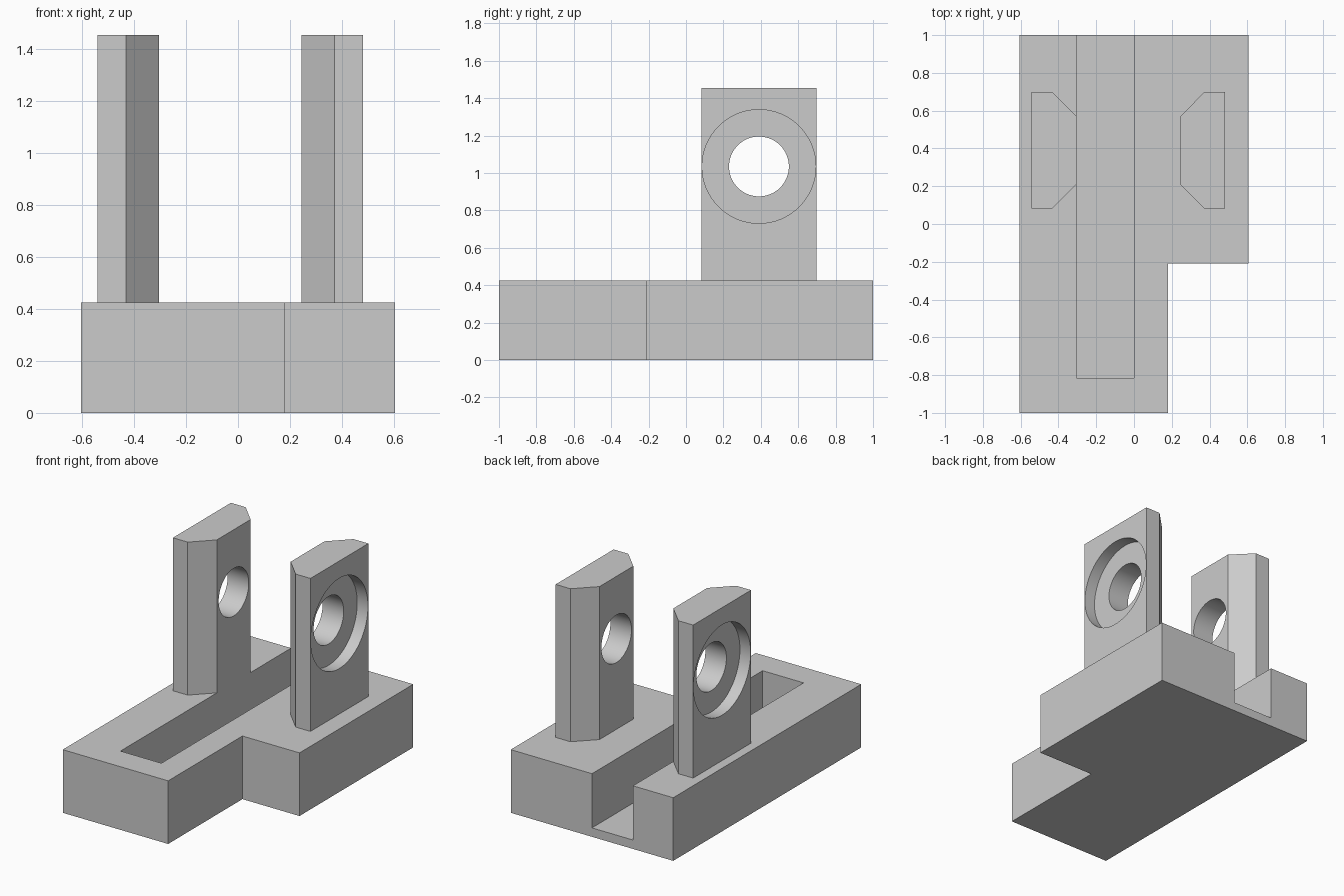
import bpy
import bmesh
import math
from mathutils import Matrix, Vector

if "Cube" in bpy.data.objects:
    bpy.data.objects.remove(bpy.data.objects["Cube"], do_unlink=True)

grey = bpy.data.materials.new("plain grey")
grey.use_nodes = True
grey.diffuse_color = (0.6, 0.6, 0.6, 1)
grey.node_tree.nodes["Principled BSDF"].inputs["Base Color"].default_value = (0.6, 0.6, 0.6, 1)

BASE_TOP, POST_TOP = 0.425, 1.455
HOLE_Y, HOLE_Z = 0.39, 1.035


def finish(name, bm):
    bmesh.ops.recalc_face_normals(bm, faces=bm.faces)
    mesh = bpy.data.meshes.new(name)
    bm.to_mesh(mesh)
    bm.free()
    mesh.materials.append(grey)
    ob = bpy.data.objects.new(name, mesh)
    bpy.context.collection.objects.link(ob)
    return ob


def prism(name, outline, z0, z1):
    """Extrude an xy outline upward from z0 to z1."""
    bm = bmesh.new()
    face = bm.faces.new([bm.verts.new((x, y, z0)) for x, y in outline])
    ext = bmesh.ops.extrude_face_region(bm, geom=[face])
    top = [v for v in ext["geom"] if isinstance(v, bmesh.types.BMVert)]
    bmesh.ops.translate(bm, verts=top, vec=Vector((0, 0, z1 - z0)))
    return finish(name, bm)


def x_cylinder(name, radius, x0, x1):
    """Cylinder along x through the bore axis."""
    bm = bmesh.new()
    place = (Matrix.Translation(((x0 + x1) / 2, HOLE_Y, HOLE_Z))
             @ Matrix.Rotation(math.pi / 2, 4, "Y"))
    bmesh.ops.create_cone(bm, cap_ends=True, segments=64, radius1=radius,
                          radius2=radius, depth=abs(x1 - x0), matrix=place)
    return finish(name, bm)


def cut(ob, cutter):
    """Subtract the cutter, then discard it."""
    mod = ob.modifiers.new("cut", "BOOLEAN")
    mod.operation = "DIFFERENCE"
    mod.solver = "EXACT"
    mod.object = cutter
    bpy.context.view_layer.objects.active = ob
    bpy.ops.object.modifier_apply(modifier=mod.name)
    bpy.data.objects.remove(cutter, do_unlink=True)


# Base block with a stepped front corner and a channel open at the back
base = prism("base", [(-0.605, -1), (0.18, -1), (0.18, -0.21), (0.605, -0.21),
                      (0.605, 1), (-0.605, 1)], 0, BASE_TOP)
cut(base, prism("channel_cutter", [(-0.305, -0.815), (0, -0.815), (0, 1.2),
                                   (-0.305, 1.2)], 0.06, 0.7))

# Two upright posts, chamfered inside, bored through and recessed outside
for name, side, inner in (("left_post", 1, 0.245), ("right_post", -1, 0.305)):
    outer = inner + 0.237
    shoulder = inner + 0.127
    half = [(outer, 0.308), (shoulder, 0.308), (inner, 0.18)]
    outline = ([(side * x, HOLE_Y - d) for x, d in half]
               + [(side * x, HOLE_Y + d) for x, d in reversed(half)])
    post = prism(name, outline, BASE_TOP, POST_TOP)
    cut(post, x_cylinder("bore_cutter", 0.16, side * (inner - 0.1), side * (outer + 0.1)))
    cut(post, x_cylinder("recess_cutter", 0.304, side * (outer - 0.08), side * (outer + 0.1)))
    bpy.ops.object.select_all(action="DESELECT")
    post.select_set(True)
    bpy.context.view_layer.objects.active = post
    bpy.ops.object.shade_smooth_by_angle(angle=math.radians(30))
